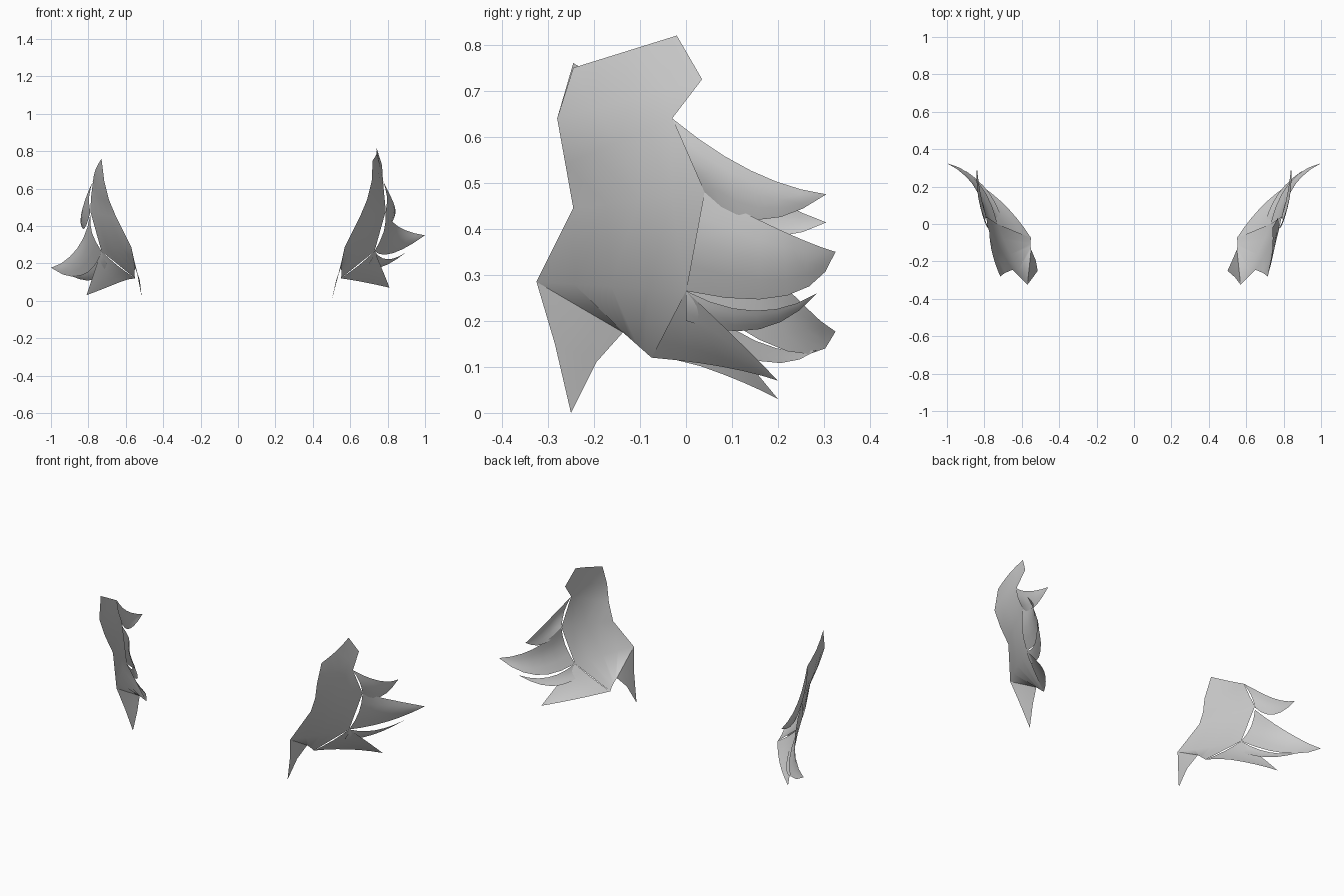
import bpy, bmesh, math
from mathutils import Vector as V

if "Cube" in bpy.data.objects:
    bpy.data.objects.remove(bpy.data.objects["Cube"])


def sheet(name, side, edge_a, edge_b, bulge=0.0, drop=0.0, cols=4):
    """Thin smooth sheet between two edges, bowed outwards; left locks sag at the tips."""
    bm = bmesh.new()
    grid = []
    for a, b in zip(edge_a, edge_b):
        line = []
        for i in range(cols + 1):
            t = i / cols
            p = V(a).lerp(V(b), t)
            p.x += bulge * math.sin(math.pi * t) * min(1, (V(a) - V(b)).length / .2)
            if side < 0:
                p.z = max(p.z - drop * min(max(p.y / .3, 0), 1.05), .02)
                p.x = max(p.x, .515)
            p.x *= side
            line.append(bm.verts.new(p))
        grid.append(line)
    for r, s in zip(grid, grid[1:]):
        for i in range(cols):
            q = [r[i], r[i + 1], s[i + 1], s[i]]
            bm.faces.new(q if side > 0 else q[::-1])
    bmesh.ops.remove_doubles(bm, verts=bm.verts, dist=.0005)
    bmesh.ops.triangulate(bm, faces=bm.faces)
    me = bpy.data.meshes.new(name)
    bm.to_mesh(me)
    bm.free()
    for p in me.polygons:
        p.use_smooth = True
    bpy.context.collection.objects.link(bpy.data.objects.new(name, me))


def arc(start, middle, end, steps=6):
    """Parabola through three points."""
    a, m, b = V(start), V(middle), V(end)
    c = 2 * m - (a + b) / 2
    return [a.lerp(c, i / steps).lerp(c.lerp(b, i / steps), i / steps)
            for i in range(steps + 1)]


# Shared corner points where the parts meet
nape, cheek = (.785, 0, .56), (.57, -.325, .285)
crown = (.775, -.03, .64)
split_a, split_b, hem = (.79, .04, .48), (.73, 0, .265), (.55, -.075, .12)
notch, hook = (.55, -.137, .175), (.715, -.28, .64)

# Root panel: front and back edges, top to bottom; the right one has a top flap
root_front = [hook, (.69, -.262, .54), (.65, -.245, .445), cheek, notch]
root_back = [crown, nape, split_a, split_b, hem]
flap_front = [(.72, -.245, .75), hook]
flap_back = [(.74, -.02, .82), (.77, .035, .725)]

# Swept-back locks: upper edge, lower edge, tip, bow, left-side sag
locks = {
    "upper_lock": (crown, (.83, .14, .527), split_a, (.82, .16, .42), (.84, .305, .475), .015, .06),
    "middle_lock": (split_a, (.86, .21, .395), split_b, (.83, .22, .255), (1, .325, .35), .02, .165),
    "lower_lock": (split_b, (.80, .15, .222), (.70, 0, .20), (.77, .16, .182), (.90, .285, .26), .015, .13),
    "bottom_lock": (split_b, (.77, .10, .17), hem, (.67, .08, .10), (.81, .20, .07), .01, .06),
}

for side, label in ((1, "right"), (-1, "left")):
    if side > 0:
        front = flap_front + root_front[1:]
        back = flap_back + [crown] + root_back[2:]
    else:
        front = [(.73, -.245, .76)] + root_front
        back = [crown] + root_back
    sheet(label + "_root_panel", side, front, back, .01)
    # Pointed lock in front of the ear
    point = (.50, -.25, 0)
    sheet(label + "_front_lobe", side, [cheek, (.54, -.285, .15), point],
          [notch, (.525, -.195, .11), point])
    for name, (a, am, b, bm_, tip, bow, sag) in locks.items():
        sheet(label + "_" + name, side, arc(a, am, tip), arc(b, bm_, tip), bow, sag)
